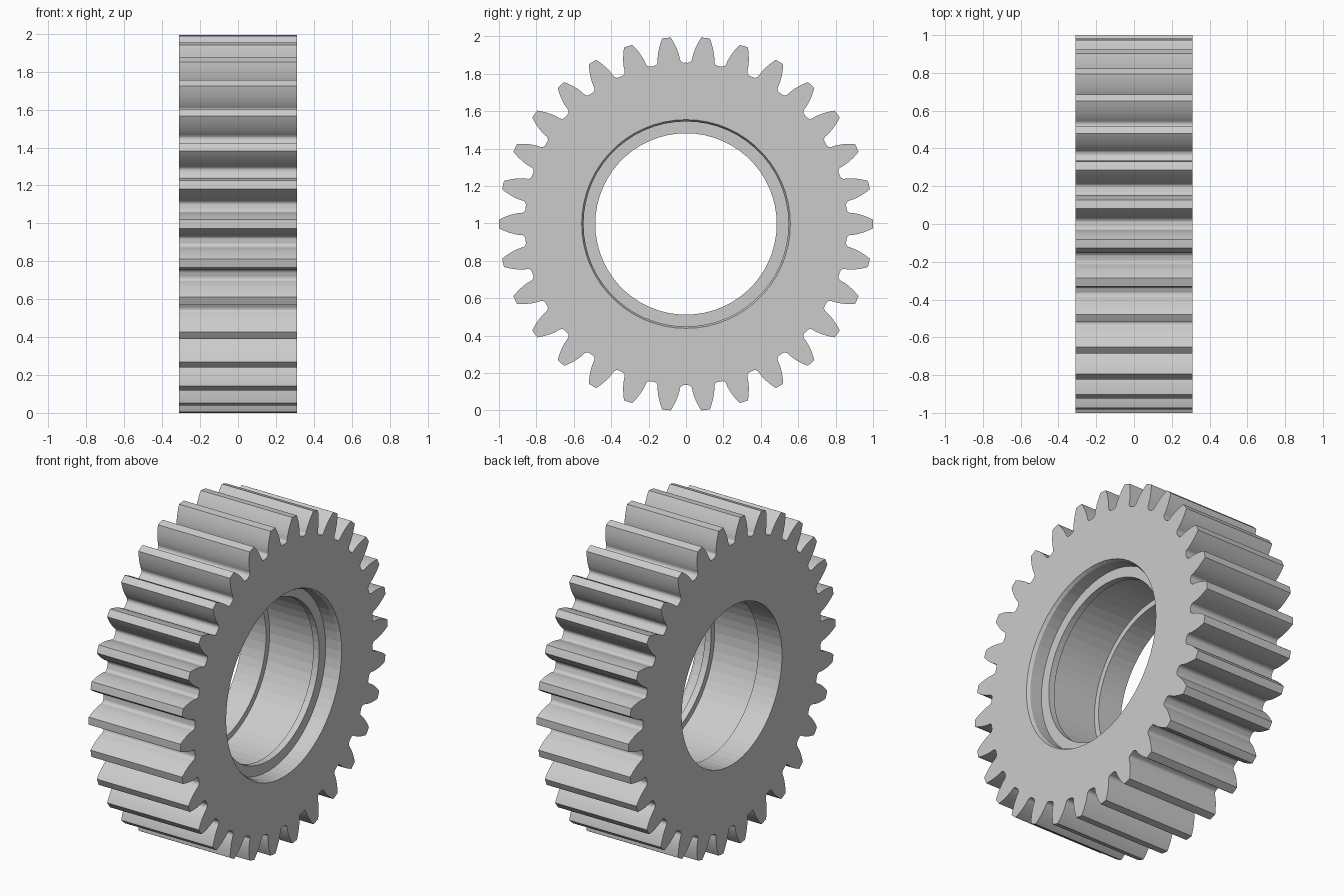
import bpy, bmesh
from math import pi, sin, cos, tan, acos

cube = bpy.data.objects.get("Cube")
if cube:
    bpy.data.objects.remove(cube, do_unlink=True)

TEETH = 30
HALF = 0.31               # half width along the axle
PITCH = 2 * pi / TEETH
TIP, ROOT = 1.0, 0.862
PITCH_R = TIP * TEETH / (TEETH + 2)
PRESSURE = pi / 9
BASE = PITCH_R * cos(PRESSURE)
FILLET = 0.023


def involute(a):
    return tan(a) - a


def flank_angle(r):
    """Half angle of a tooth at radius r."""
    a = acos(min(1, BASE / r))
    return PITCH / 4 + involute(PRESSURE) - involute(a)


def half_tooth():
    """(radius, angle from tooth centre), from gap centre up to the tip."""
    pts = [(ROOT, PITCH / 2)]
    start = flank_angle(BASE) + FILLET / BASE
    for i in range(6):                              # root fillet
        t = i / 5 * pi / 2
        pts.append((ROOT + FILLET * (1 - cos(t)), start - FILLET * sin(t) / BASE))
    low = ROOT + FILLET
    for i in range(1, 9):                           # involute flank
        r = low + (TIP - low) * i / 8
        pts.append((r, flank_angle(r)))
    return pts


half = half_tooth()
tooth = [(r, -a) for r, a in half] + [(TIP, 0)] + [(r, a) for r, a in half[:0:-1]]

# Bore stations from the left face to the right face: (x, radius)
bore = [(HALF, 0.558), (HALF - 0.02, 0.548), (HALF - 0.1, 0.548),
        (HALF - 0.1, 0.485), (HALF - 0.14, 0.485), (HALF - 0.14, 0.52),
        (-HALF + 0.16, 0.52), (-HALF + 0.16, 0.485), (-HALF, 0.485)]

bm = bmesh.new()


def ring(x, polar):
    return [bm.verts.new((x, r * cos(a), r * sin(a))) for r, a in polar]


def bridge(a, b):
    n = len(a)
    for i in range(n):
        j = (i + 1) % n
        bm.faces.new((a[i], a[j], b[j], b[i]))


# Toothed rim
outline = [(r, a + k * PITCH) for k in range(TEETH) for r, a in tooth]
left, right = ring(HALF, outline), ring(-HALF, outline)
bridge(left, right)

# Stepped bore with an inner groove
rings = [ring(x, [(r, (i - 1) * PITCH / 2) for i in range(2 * TEETH)]) for x, r in bore]
for a, b in zip(rings, rings[1:]):
    bridge(a, b)

# Side faces, one sector per tooth
n = len(tooth)
for outer, inner in ((left, rings[0]), (right, rings[-1])):
    for k in range(TEETH):
        rim = [outer[(k * n + i) % len(outer)] for i in range(n + 1)]
        hub = [inner[(2 * k + i) % len(inner)] for i in (2, 1, 0)]
        bm.faces.new(rim + hub)

bmesh.ops.recalc_face_normals(bm, faces=bm.faces)
drop = min(v.co.z for v in bm.verts)
bmesh.ops.translate(bm, verts=bm.verts, vec=(0, 0, -drop))

mesh = bpy.data.meshes.new("gear_wheel")
bm.to_mesh(mesh)
bm.free()
gear = bpy.data.objects.new("gear_wheel", mesh)
bpy.context.collection.objects.link(gear)

# Plain grey metal
grey = bpy.data.materials.new("light_grey")
grey.use_nodes = True
color = (0.6, 0.6, 0.6, 1)
grey.diffuse_color = color
grey.node_tree.nodes["Principled BSDF"].inputs["Base Color"].default_value = color
mesh.materials.append(grey)
